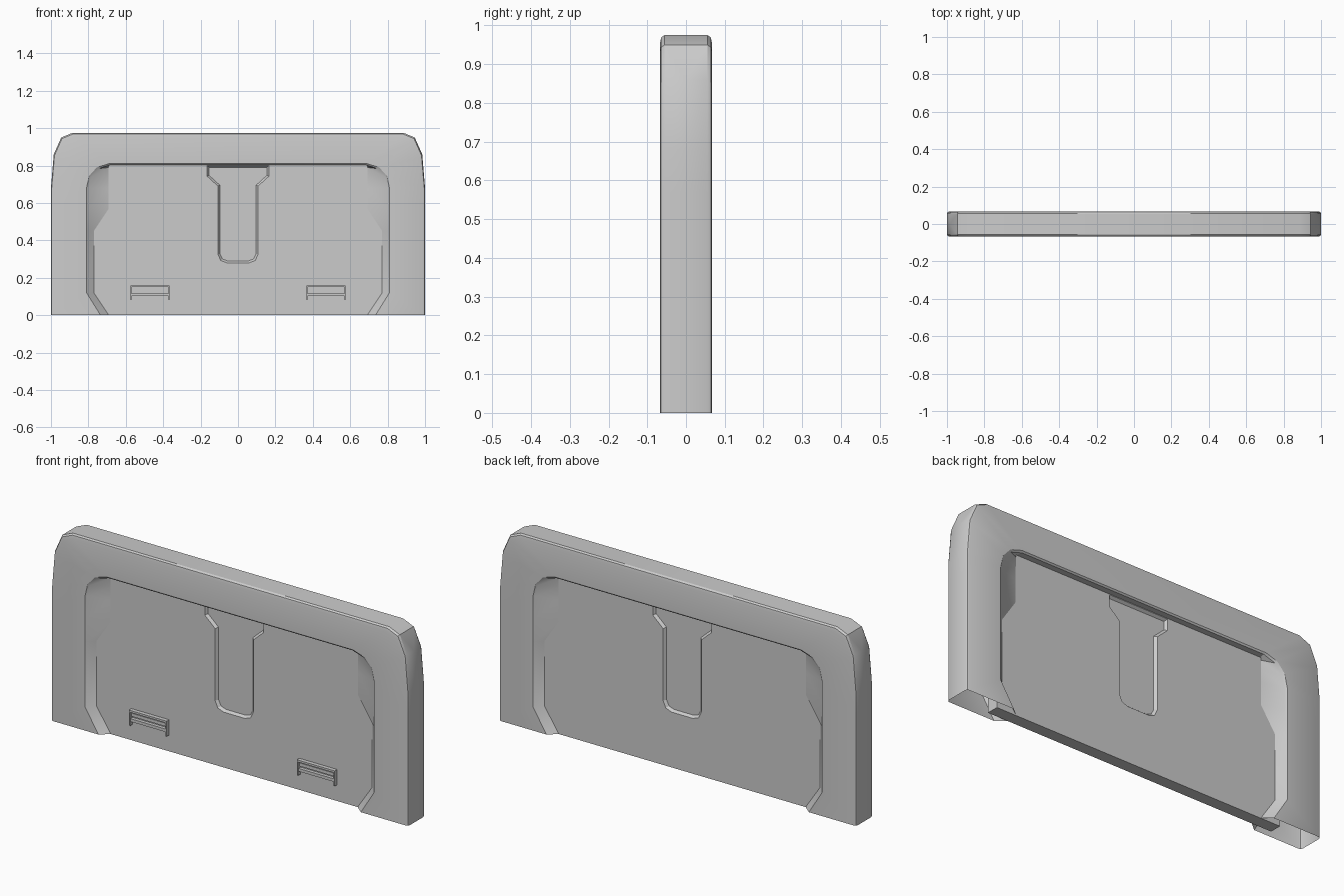
import bpy, bmesh

if "Cube" in bpy.data.objects:
    bpy.data.objects.remove(bpy.data.objects["Cube"])


def finish(name, bm, axes):
    """Turn a partial mesh into an object mirrored on the given axes."""
    me = bpy.data.meshes.new(name)
    bm.to_mesh(me)
    bm.free()
    ob = bpy.data.objects.new(name, me)
    bpy.context.collection.objects.link(ob)
    m = ob.modifiers.new("mirror", 'MIRROR')
    m.use_axis = axes
    m.merge_threshold = 0.0005
    return ob


def orient(bm, face):
    """Make normals consistent, with the given face looking to the front."""
    bmesh.ops.recalc_face_normals(bm, faces=bm.faces[:])
    face.normal_update()
    if face.normal.y > 0:
        bmesh.ops.reverse_faces(bm, faces=bm.faces[:])


def ring(bm, pts, y):
    return [bm.verts.new((x, y, z)) for x, z in pts]


def strip(bm, a, b, closed=False):
    n = len(a)
    return [bm.faces.new((a[i], a[(i + 1) % n], b[(i + 1) % n], b[i]))
            for i in range(n if closed else n - 1)]


def inset(pts, dx, dz):
    """Pull an arch inwards, sides by dx and top by dz."""
    return [(max(x - dx, 0), z - (dz if z > 0.7 else 0)) for x, z in pts]


# Arch frame: hollow shell open at the bottom, one quarter mirrored
outer = [(1, 0), (1, .12), (1, .45), (1, .57), (1, .68),
         (.985, .86), (.945, .95), (.885, .975), (0, .975)]
lip = [(.735, 0), (.81, .12), (.81, .45), (.81, .57), (.81, .68),
       (.795, .745), (.755, .79), (.69, .81), (0, .81)]
jamb = [(.69, 0), (.77, .12), (.77, .45), (.69, .57), (.69, .68),
        (.69, .745), (.69, .79), (.69, .803), (0, .803)]
bm = bmesh.new()
layers = [(outer, 0), (outer, -.058), (inset(outer, .004, .006), -.064),
          (inset(outer, .01, .02), -.067), (lip, -.067),
          (inset(lip, .008, .007), -.06), (jamb, -.029)]
# the top edge is rounded more than the sides
layers[1] = (inset(outer, 0, 0), -.055)
rings = [ring(bm, p, y) for p, y in layers]
bands = [strip(bm, a, b) for a, b in zip(rings, rings[1:])]
orient(bm, bands[3][0])
frame = finish("arch_frame", bm, (True, True, False))

# Door panel with a shallow tapered pocket on both faces
bm = bmesh.new()
pocket = [(0, .28), (.06, .28), (.092, .292), (.107, .325), (.107, .69),
          (.165, .743), (.165, .80), (0, .80)]
floor = [(0, .29), (.055, .29), (.083, .3), (.097, .328), (.097, .695),
         (.155, .748), (.155, .79), (0, .79)]
edge = ring(bm, pocket, -.03)
deep = ring(bm, floor, -.017)
strip(bm, edge, deep)
bm.faces.new(deep)
border = [(0, 0), (.8, 0), (.8, .82), (0, .82)]
front = ring(bm, border, -.03)
strip(bm, front, ring(bm, border, 0))
face = bm.faces.new(front + edge[::-1])
orient(bm, face)
panel = finish("door_panel", bm, (True, True, False))

# Two small handles low on the front of the panel
bm = bmesh.new()


def box(x0, x1, y0, y1, z0, z1):
    r = bmesh.ops.create_cube(bm, size=1)
    for v in r["verts"]:
        v.co = ((x0 + x1) / 2 + v.co.x * (x1 - x0),
                (y0 + y1) / 2 + v.co.y * (y1 - y0),
                (z0 + z1) / 2 + v.co.z * (z1 - z0))


for x in (.365, .569):
    box(x, x + .007, -.05, -.029, .082, .16)   # side plates
box(.365, .576, -.05, -.029, .15, .16)         # top lip
box(.37, .57, -.038, -.029, .125, .141)        # back rail
box(.37, .57, -.047, -.029, .102, .117)        # grip bar
finish("handles", bm, (True, False, False))

# Smooth shading with crisp edges
bpy.ops.object.select_all(action='DESELECT')
frame.select_set(True)
bpy.context.view_layer.objects.active = frame
bpy.ops.object.shade_smooth_by_angle(angle=0.5)
